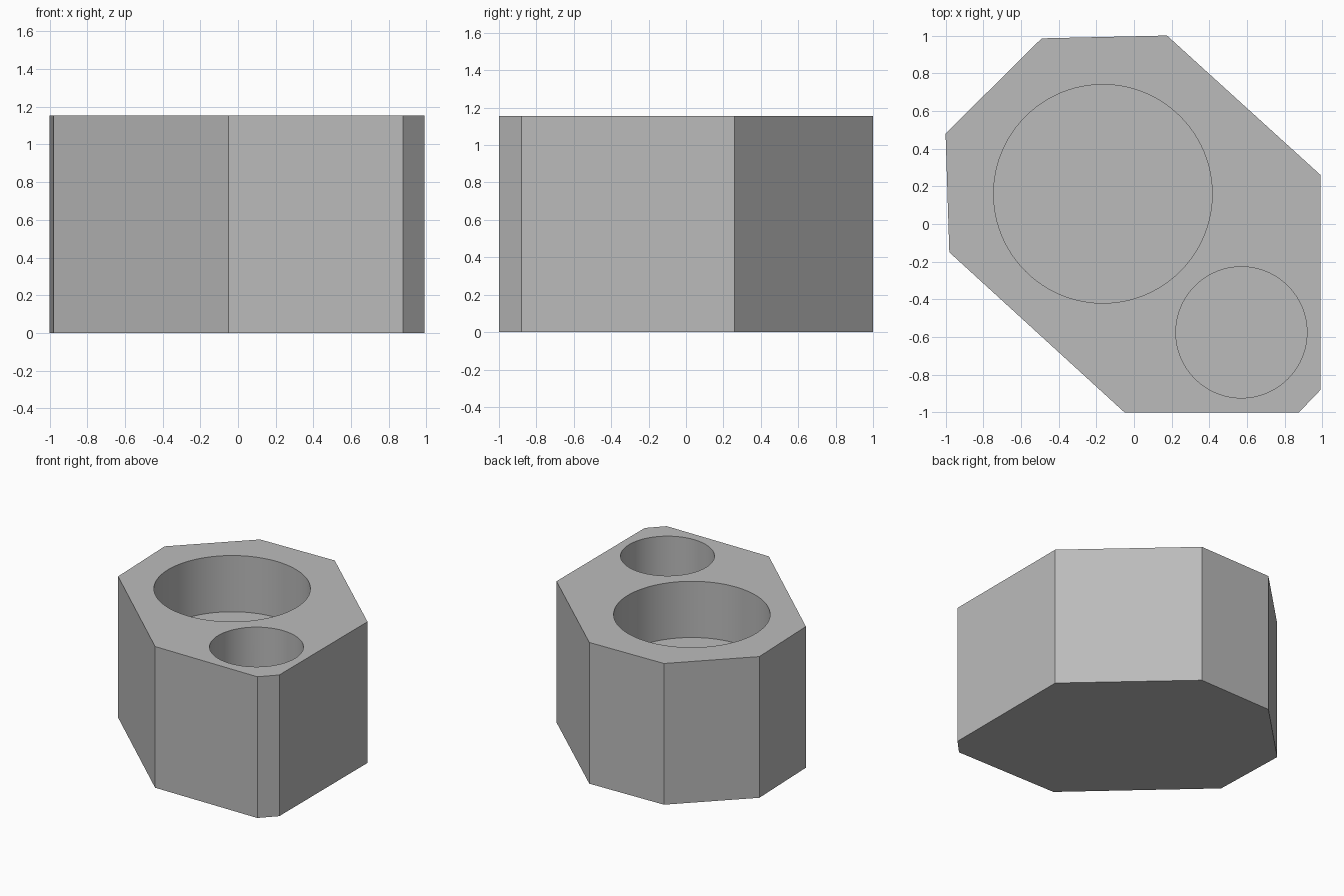
import bpy
import bmesh
from math import radians

HEIGHT = 1.155
POCKET_DEPTH = 0.46

if "Cube" in bpy.data.objects:
    bpy.data.objects.remove(bpy.data.objects["Cube"], do_unlink=True)

# Plain grey material
grey = bpy.data.materials.new("plain grey")
grey.use_nodes = True
colour = (0.5, 0.5, 0.5, 1)
grey.diffuse_color = colour
grey.node_tree.nodes["Principled BSDF"].inputs["Base Color"].default_value = colour

# Eight-sided block, extruded from its outline
outline = [(-0.05, -1), (0.875, -1), (0.99, -0.88), (0.99, 0.26),
           (0.175, 1), (-0.49, 0.985), (-1, 0.48), (-0.98, -0.15)]
bm = bmesh.new()
base = bm.faces.new([bm.verts.new((x, y, 0)) for x, y in outline])
top = bmesh.ops.extrude_face_region(bm, geom=[base])["geom"]
bmesh.ops.translate(bm, vec=(0, 0, HEIGHT),
                    verts=[v for v in top if isinstance(v, bmesh.types.BMVert)])
bmesh.ops.recalc_face_normals(bm, faces=bm.faces)
mesh = bpy.data.meshes.new("block")
bm.to_mesh(mesh)
bm.free()
block = bpy.data.objects.new("block", mesh)
bpy.context.collection.objects.link(block)
mesh.materials.append(grey)


def cut_pocket(name, x, y, radius):
    """Sink a round, flat-floored pocket into the top of the block."""
    bpy.ops.mesh.primitive_cylinder_add(vertices=96, radius=radius, depth=2 * POCKET_DEPTH,
                                        location=(x, y, HEIGHT))
    cutter = bpy.context.object
    cutter.name = name
    cutter.hide_render = True
    cutter.data.materials.append(grey)
    bpy.ops.object.select_all(action="DESELECT")
    block.select_set(True)
    bpy.context.view_layer.objects.active = block
    cut = block.modifiers.new(name, "BOOLEAN")
    cut.operation = "DIFFERENCE"
    cut.solver = "EXACT"
    cut.object = cutter
    bpy.ops.object.modifier_apply(modifier=cut.name)
    bpy.data.objects.remove(cutter, do_unlink=True)


cut_pocket("large_pocket", -0.165, 0.16, 0.58)
cut_pocket("small_pocket", 0.57, -0.575, 0.348)

# Round pocket walls, crisp block edges
bpy.ops.object.shade_smooth_by_angle(angle=radians(20))
